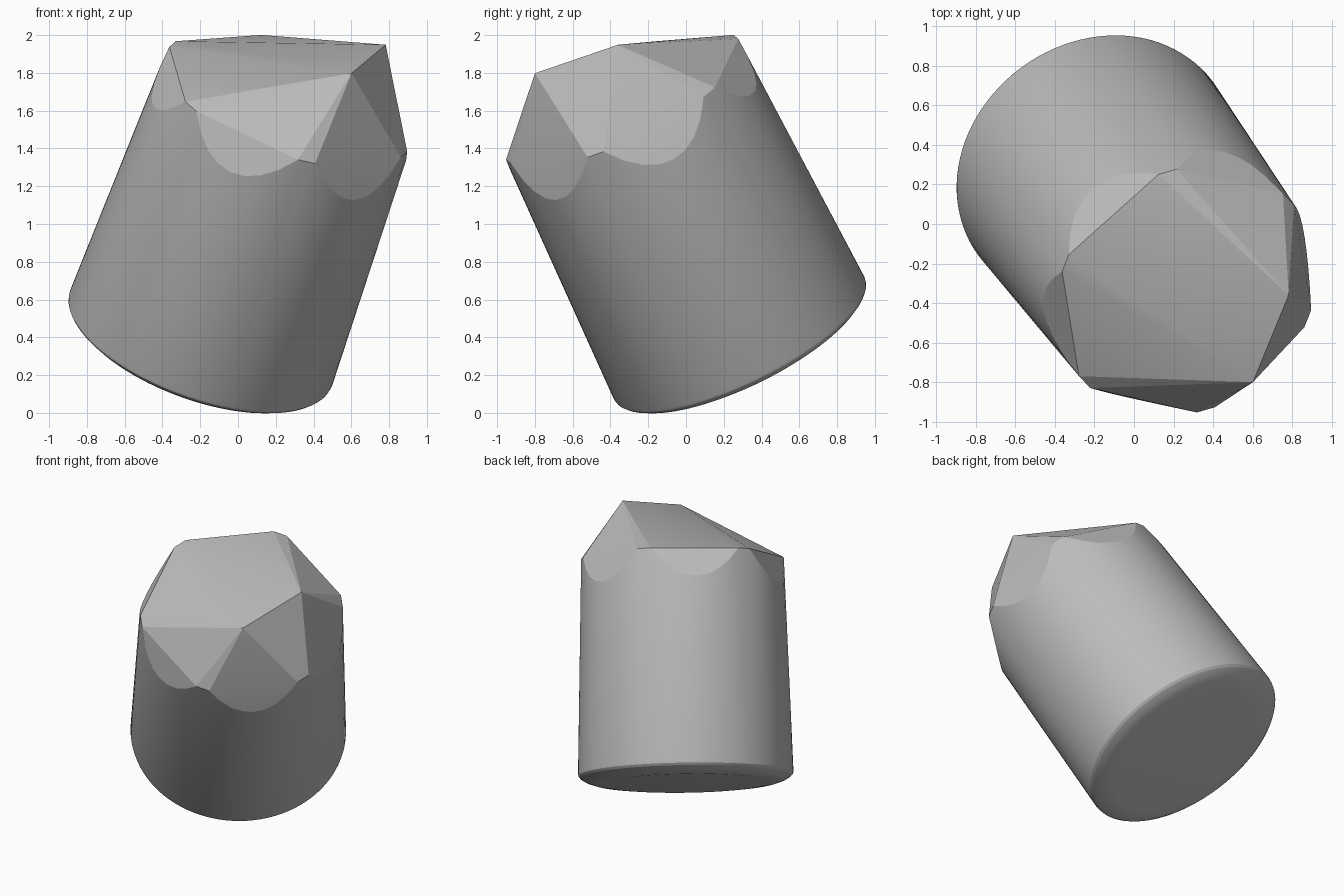
import bpy, bmesh, math
from mathutils import Vector

cube = bpy.data.objects.get("Cube")
if cube:
    bpy.data.objects.remove(cube, do_unlink=True)

# Tilted frame: base centre, long axis, and two directions across it
BASE = Vector((-0.2, 0.288, 0.383))
AXIS = Vector((0.365, -0.49, 1.0)).normalized()
SIDE = AXIS.cross(Vector((0, 0, -1))).normalized()
DOWN = AXIS.cross(SIDE).normalized()
if DOWN.z > 0:
    DOWN = -DOWN


def place(angle, radius, height):
    a = math.radians(angle)
    return BASE + radius * (math.cos(a) * DOWN + math.sin(a) * SIDE) + height * AXIS


bm = bmesh.new()


def add(angle, radius, height):
    bm.verts.new(place(angle, radius, height))


# Round foot with a softened rim and a shallow raised underside
SEGMENTS = 96
FOOT = [(0.738, 0.02), (0.735, 0.005), (0.722, -0.01), (0.69, -0.03),
        (0.64, -0.047), (0.58, -0.055)]
for radius, height in FOOT:
    for i in range(SEGMENTS):
        add(360 * i / SEGMENTS, radius, height)

# Six blunt shoulder corners, with a scalloped cut between each pair
HALF = 26
for k in range(6):
    middle = 6 + 60 * k
    for j in range(-4, 5):
        t = j / 4
        height = 1.497 - 0.2 * (1 - t * t)
        add(middle + HALF * t, 0.739 - 0.0295 * height, height)

# Two off-centre peaks of the faceted crown
add(72.3, 0.42, 1.913)
add(-1, 0.415, 1.912)

# Wrap everything in one convex skin
hull = bmesh.ops.convex_hull(bm, input=bm.verts)
loose = {g for g in hull["geom_interior"] + hull["geom_unused"]
         if isinstance(g, bmesh.types.BMVert)}
bmesh.ops.delete(bm, geom=list(loose), context="VERTS")
bmesh.ops.recalc_face_normals(bm, faces=bm.faces)

mesh = bpy.data.meshes.new("faceted_cylinder")
bm.to_mesh(mesh)
bm.free()
body = bpy.data.objects.new("faceted_cylinder", mesh)
bpy.context.collection.objects.link(body)

# Plain grey
grey = bpy.data.materials.new("plain_grey")
grey.use_nodes = True
colour = (0.5, 0.5, 0.5, 1)
grey.diffuse_color = colour
grey.node_tree.nodes["Principled BSDF"].inputs["Base Color"].default_value = colour
mesh.materials.append(grey)

bpy.ops.object.select_all(action="DESELECT")
body.select_set(True)
bpy.context.view_layer.objects.active = body
bpy.ops.object.shade_smooth_by_angle(angle=math.radians(14))
